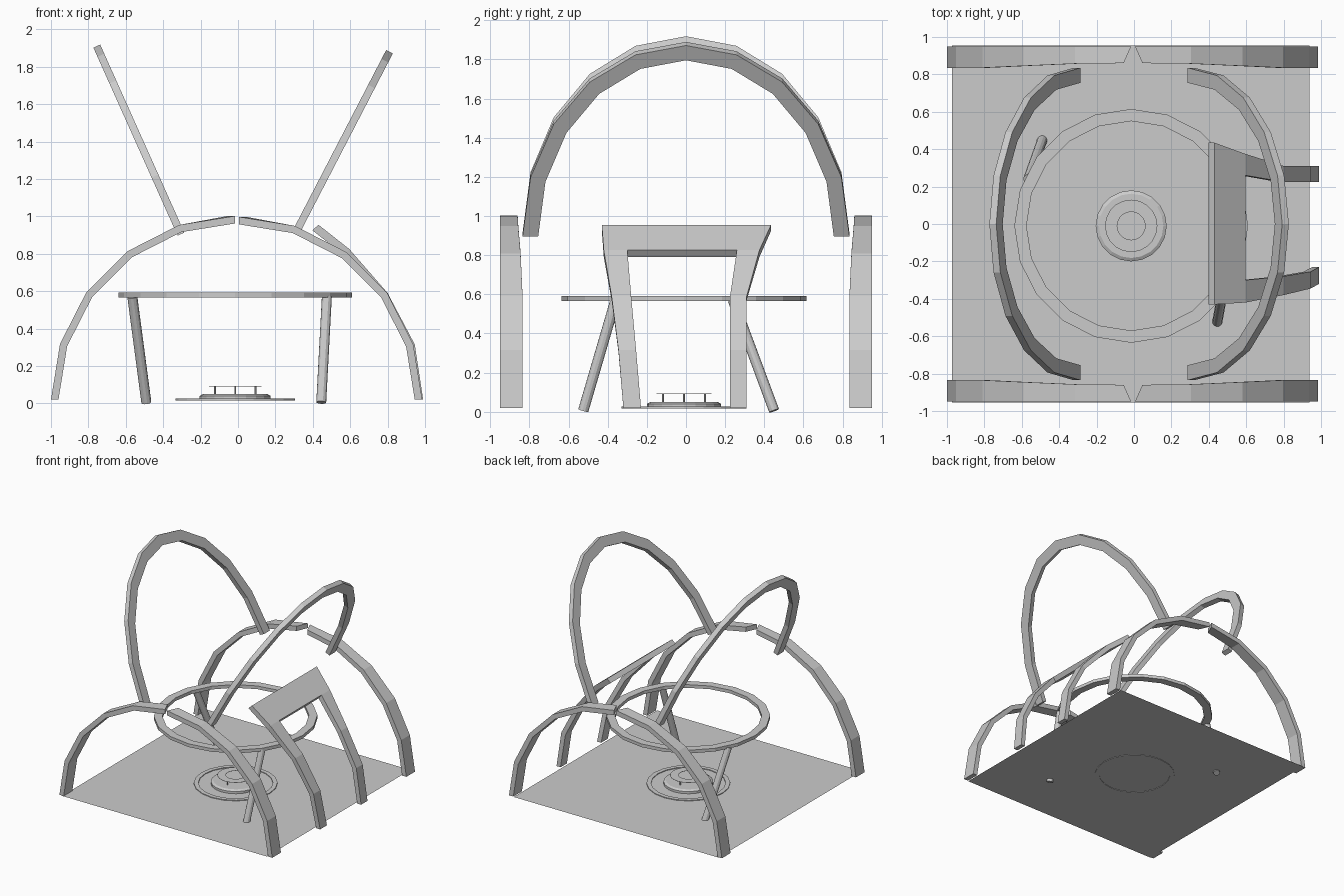
import bpy, bmesh
from math import sin, cos, pi, radians
from mathutils import Vector

cube = bpy.data.objects.get("Cube")
if cube:
    bpy.data.objects.remove(cube, do_unlink=True)

grey = bpy.data.materials.new("plain grey")
grey.use_nodes = True
COLOUR = (0.6, 0.6, 0.6, 1)
grey.diffuse_color = COLOUR
grey.node_tree.nodes["Principled BSDF"].inputs["Base Color"].default_value = COLOUR

FLOOR = 0.02
CENTRE = Vector((-0.015, -0.01, 0))


def finish(name, bm):
    bmesh.ops.recalc_face_normals(bm, faces=bm.faces)
    mesh = bpy.data.meshes.new(name)
    bm.to_mesh(mesh)
    bm.free()
    mesh.materials.append(grey)
    obj = bpy.data.objects.new(name, mesh)
    bpy.context.collection.objects.link(obj)
    return obj


def sweep(name, sections, closed=False):
    """Skin a row of equal cross-sections, capped unless closed."""
    bm = bmesh.new()
    loops = [[bm.verts.new(p) for p in s] for s in sections]
    n = len(loops[0])
    pairs = list(zip(loops, loops[1:]))
    if closed:
        pairs.append((loops[-1], loops[0]))
    else:
        bm.faces.new(loops[0])
        bm.faces.new(loops[-1])
    for a, b in pairs:
        for i in range(n):
            j = (i + 1) % n
            bm.faces.new((a[i], a[j], b[j], b[i]))
    return finish(name, bm)


def ring(name, inner, outer, low, high, sides=20):
    sections = []
    for k in range(sides):
        d = Vector((cos(2 * pi * k / sides), sin(2 * pi * k / sides), 0))
        sections.append([CENTRE + d * r + Vector((0, 0, z))
                         for r, z in ((inner, low), (outer, low), (outer, high), (inner, high))])
    return sweep(name, sections, closed=True)


def rod(name, start, end, radius, top_radius=None, sides=12):
    start, end = Vector(start), Vector(end)
    bm = bmesh.new()
    bmesh.ops.create_cone(bm, cap_ends=True, segments=sides, radius1=radius,
                          radius2=top_radius or radius, depth=(end - start).length)
    turn = (end - start).to_track_quat('Z', 'Y').to_matrix()
    for v in bm.verts:
        v.co = turn @ v.co + (start + end) / 2
    return finish(name, bm)


def arch_half(name, side, face):
    """Quarter arch with a slanted cut where it meets its twin at the crown."""
    centre, radius = (-0.01, 0.99) if side < 0 else (0.0, 0.985)
    inner_y = (0.835, 0.835, 0.835, 0.845, 0.857, 0.86)
    sections = []
    for k, y in enumerate(inner_y):
        a = radians(18 * k)
        section = []
        for r, w in ((radius, 0.95), (radius, y), (radius - 0.04, y), (radius - 0.04, 0.95)):
            x, z = centre + side * r * cos(a), max(FLOOR, r * sin(a) + 0.012)
            if k == 5:
                x += side * (0.045 if w == y else 0.005)
            section.append((x, face * w, z))
        sections.append(section)
    return sweep(name, sections)


def hoop(name, foot, apex):
    """Tilted half ellipse of rectangular bar."""
    foot, apex = Vector(foot), Vector(apex)
    rise = apex - foot
    normal = Vector((rise.z, 0, -rise.x)).normalized() * 0.02
    inner = 1 - 0.085 / rise.length
    sections = []
    for k in range(11):
        a = pi * k / 10
        out = Vector((0, 0.835 * cos(a), 0)) + foot + rise * sin(a)
        inn = Vector((0, 0.755 * cos(a), 0)) + foot + rise * inner * sin(a)
        sections.append([out + normal, inn + normal, inn - normal, out - normal])
    return sweep(name, sections)


# Floor sheet, and the round mat lying on it
for name, segs, size, lift in (("floor", 4, 0, 0), ("floor_mat", 20, 0.585, 0.001)):
    bm = bmesh.new()
    if size:
        bmesh.ops.create_circle(bm, cap_ends=True, segments=segs, radius=size)
        bmesh.ops.translate(bm, verts=bm.verts, vec=CENTRE + Vector((0, 0, FLOOR + lift)))
    else:
        bmesh.ops.create_grid(bm, x_segments=1, y_segments=1, size=0.955)
        bmesh.ops.translate(bm, verts=bm.verts, vec=(-0.017, 0, FLOOR))
    finish(name, bm)

# Front and back arches
for face, end in ((-1, "front"), (1, "back")):
    for side, hand in ((-1, "right"), (1, "left")):
        arch_half(f"{end}_arch_{hand}", side, face)

# Tilted hoops
hoop("right_hoop", (-0.305, 0, 0.905), (-0.755, 0, 1.91))
hoop("left_hoop", (0.305, 0, 0.905), (0.81, 0, 1.88))

# Round table rail and its two slanted legs
ring("table_ring", 0.56, 0.625, 0.565, 0.592)
rod("table_leg_back", (-0.49, 0.45, 0.005), (-0.565, 0.24, 0.57), 0.027)
rod("table_leg_front", (0.445, -0.525, 0.005), (0.475, -0.36, 0.57), 0.027)

# Burner in the middle of the floor
ring("burner_rim", 0.285, 0.32, 0.016, 0.027)
low = CENTRE + Vector((0, 0, FLOOR))
rod("burner_base", low, CENTRE + Vector((0, 0, 0.04)), 0.19, sides=20)
rod("burner_top", CENTRE + Vector((0, 0, 0.04)), CENTRE + Vector((0, 0, 0.05)), 0.19, 0.172, sides=20)
ring("burner_grate", 0.075, 0.14, 0.09, 0.092)
for k in range(4):
    p = CENTRE + Vector((cos(pi * k / 2), sin(pi * k / 2), 0)) * 0.108
    rod(f"burner_pin_{k + 1}", p + Vector((0, 0, 0.05)), p + Vector((0, 0, 0.09)), 0.005, sides=8)

# Entrance frame: two bent posts and the lintel between them
outer = [(0.43, 0.955), (0.595, 0.825), (0.80, 0.59), (0.945, 0.315), (0.99, FLOOR)]
inner = [(0.398, 0.925), (0.57, 0.79), (0.768, 0.57), (0.907, 0.305), (0.953, FLOOR)]
posts = {
    "entrance_post_front": [(-0.43, -0.305), (-0.42, -0.30), (-0.38, -0.28), (-0.345, -0.255), (-0.32, -0.23)],
    "entrance_post_back": [(0.435, 0.27), (0.375, 0.26), (0.31, 0.225), (0.31, 0.225), (0.31, 0.225)],
}


def frame_section(o, i, y0, y1):
    return [(o[0], y0, o[1]), (o[0], y1, o[1]), (i[0], y1, i[1]), (i[0], y0, i[1])]


for name, spans in posts.items():
    sweep(name, [frame_section(o, i, *s) for o, i, s in zip(outer, inner, spans)])
sweep("entrance_lintel", [frame_section(outer[0], inner[0], -0.305, 0.27),
                          frame_section(outer[1], inner[1], -0.30, 0.26)])
